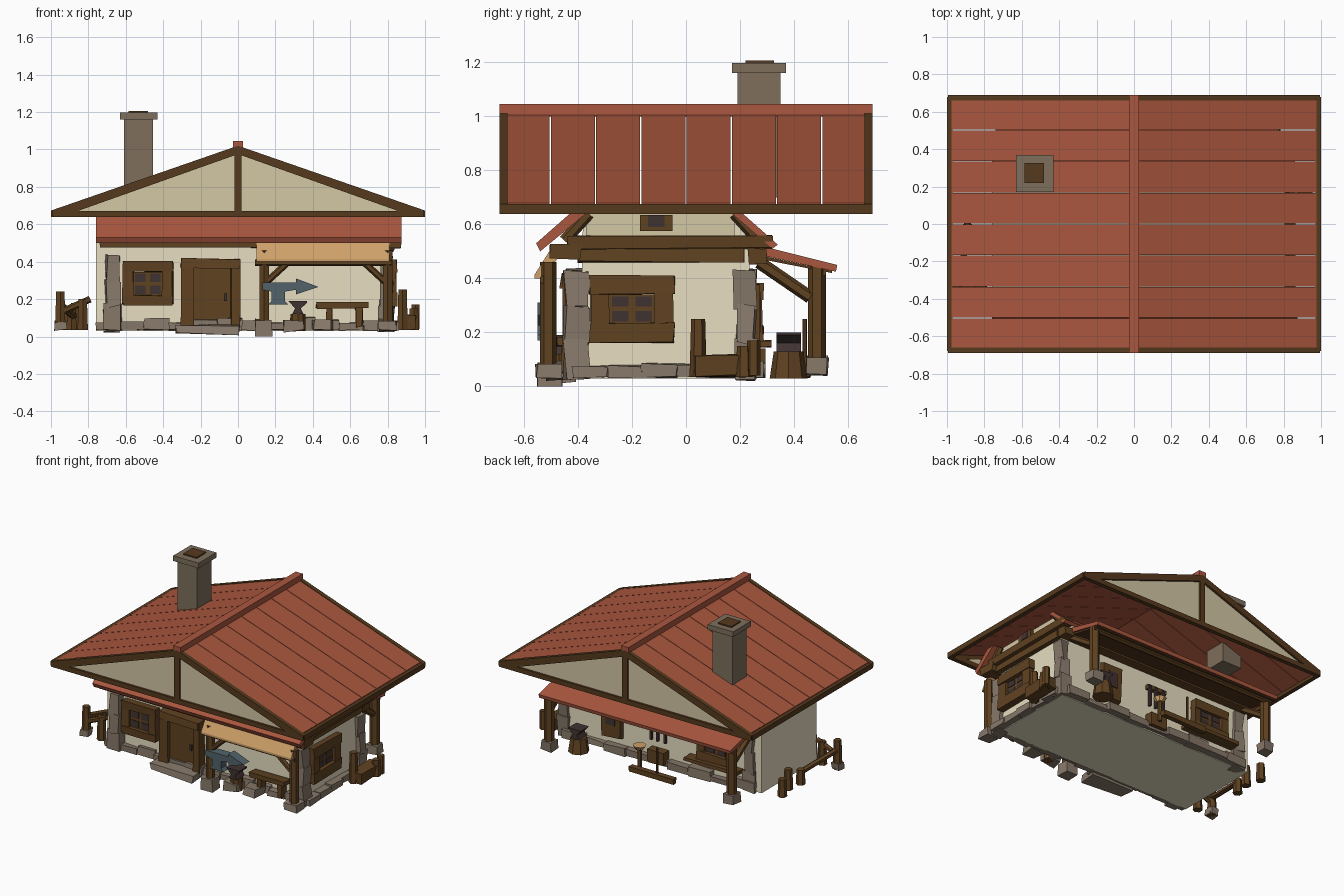
import bpy, bmesh, math, random
from mathutils import Vector

if "Cube" in bpy.data.objects:
    bpy.data.objects.remove(bpy.data.objects["Cube"])
random.seed(4)

def mat(name, r, g, b):
    m = bpy.data.materials.new(name)
    lin = [((c / 255 + 0.055) / 1.055) ** 2.4 for c in (r, g, b)]
    m.diffuse_color = (*lin, 1)
    m.use_nodes = True
    m.node_tree.nodes["Principled BSDF"].inputs["Base Color"].default_value = m.diffuse_color
    return m

RED = mat("roof red", 170, 87, 62)
BROWN = mat("timber brown", 86, 58, 30)
WOOD = mat("worn timber", 96, 66, 33)
CREAM = mat("wall cream", 246, 236, 206)
PLASTER = mat("gable plaster", 212, 199, 165)
STONE = mat("rubble stone", 136, 121, 106)
GREY = mat("chimney grey", 126, 111, 92)
TAN = mat("awning tan", 206, 160, 104)
STEEL = mat("sign steel", 82, 99, 107)
DARK = mat("dark iron", 64, 50, 50)

def finish(name, bm, m):
    bmesh.ops.recalc_face_normals(bm, faces=bm.faces)
    me = bpy.data.meshes.new(name)
    bm.to_mesh(me)
    bm.free()
    me.materials.append(m)
    ob = bpy.data.objects.new(name, me)
    bpy.context.collection.objects.link(ob)
    return ob

def box(name, x, y, z, m, jitter=0):
    bm = bmesh.new()
    bmesh.ops.create_cube(bm, size=1)
    for v in bm.verts:
        v.co = [(a + b) / 2 + c * (b - a) + random.uniform(-jitter, jitter)
                for (a, b), c in zip((x, y, z), v.co)]
        v.co.z = max(v.co.z, 0)
    return finish(name, bm, m)

def prism(name, pts, axis, lo, hi, m):
    """Profile (y,z) extruded along x, or (x,z) extruded along y."""
    bm = bmesh.new()
    rings = [[bm.verts.new((t, a, b) if axis == 'x' else (a, t, b)) for a, b in pts] for t in (lo, hi)]
    n = len(pts)
    for r in rings:
        bm.faces.new(r)
    for i in range(n):
        j = (i + 1) % n
        bm.faces.new((rings[0][i], rings[0][j], rings[1][j], rings[1][i]))
    return finish(name, bm, m)

def log(name, p, q, r, m=WOOD, sides=6, r2=None):
    p, q = Vector(p), Vector(q)
    bm = bmesh.new()
    bmesh.ops.create_cone(bm, cap_ends=True, segments=sides, radius1=r,
                          radius2=r2 or r, depth=(q - p).length)
    rot = (q - p).to_track_quat('Z', 'Y')
    for v in bm.verts:
        v.co = rot @ v.co + (p + q) / 2
    return finish(name, bm, m)

# Wall planes: u runs along the wall, d is the distance out of it
def on_wall(name, face, u, z, d, m, jitter=0):
    if face == 'front':
        return box(name, u, (-0.385 - d[1], -0.385 - d[0]), z, m, jitter)
    if face == 'back':
        return box(name, u, (0.235 + d[0], 0.235 + d[1]), z, m, jitter)
    return box(name, (0.80 + d[0], 0.80 + d[1]), u, z, m, jitter)

def window(face, u0, u1, z0, z1, t):
    on_wall(face + "_window_back", face, (u0 + t, u1 - t), (z0 + t, z1 - t), (0, 0.025), WOOD)
    for i, (a, b) in enumerate(((u0, u0 + t), (u1 - t, u1))):
        on_wall(f"{face}_window_jamb_{i}", face, (a, b), (z0 + .01, z1 - .01), (0, 0.045), WOOD, .005)
    for i, (a, b) in enumerate(((z0, z0 + t), (z1 - t, z1))):
        on_wall(f"{face}_window_rail_{i}", face, (u0, u1), (a, b), (0, 0.05), WOOD, .005)
    uc, zc, w, h = (u0 + u1) / 2, (z0 + z1) / 2, (u1 - u0) / 2 - t, (z1 - z0) / 2 - t
    for s in (-1, 1):
        for k in (-1, 1):
            cu, cz = uc + s * w * .52, zc + k * h * .52
            on_wall(f"{face}_window_pane", face, (cu - w * .36, cu + w * .36),
                    (cz - h * .36, cz + h * .36), (0.02, 0.03), DARK)

# Big roof: planks, ridge, fascia, gables
for s in (-1, 1):
    side = "right" if s > 0 else "left"
    for i in range(8):
        y = -0.67 + i * 0.1675
        prism(f"{side}_roof_plank_{i}", [(0, 1.015), (s * .975, .68), (s * .975, .66), (0, .995)],
              'y', y + .002, y + .1655, RED)
    box(f"{side}_eave_beam", sorted((s * .97, s * 1.0)), (-.68, .68), (.638, .675), BROWN)
    end = "back" if s > 0 else "front"
    lo, hi = sorted((s * .66, s * .69))
    for k in (-1, 1):
        prism(f"{end}_barge_board", [(0, 1.02), (k * .995, .675), (k * .995, .645), (k * .93, .645), (0, .975)],
              'y', lo, hi, BROWN)
    box(f"{end}_tie_beam", (-.99, .99), (lo, hi), (.638, .672), BROWN)
    box(f"{end}_king_post", (-.02, .02), (lo, hi), (.66, 1.0), BROWN)
    prism(f"{end}_gable", [(-.96, .655), (.96, .655), (0, .99)], 'y', s * .665, s * .675, PLASTER)
box("ridge_cap", (-.028, .028), (-.69, .69), (1.0, 1.046), RED)

# Chimney
box("chimney_stack", (-.61, -.455), (.19, .35), (.70, 1.165), GREY)
box("chimney_cap", (-.63, -.43), (.17, .37), (1.16, 1.197), GREY)
box("chimney_flue", (-.585, -.48), (.22, .325), (1.19, 1.206), BROWN)

# House body and lower roof
prism("house_walls", [(-.385, .03), (.235, .03), (.235, .56), (.19, .64), (-.37, .64), (-.385, .56)],
      'x', -.76, .80, CREAM)
box("attic_plaster", (.795, .806), (-.37, .18), (.555, .64), PLASTER)
prism("front_lower_roof", [(-.555, .53), (-.43, .64), (-.37, .64), (-.54, .50)], 'x', -.76, .875, RED)
prism("back_lower_roof", [(.34, .525), (.21, .64), (.17, .64), (.32, .51)], 'x', -.76, .86, RED)
prism("porch_roof", [(.26, .525), (.56, .45), (.555, .425), (.26, .49)], 'x', -.74, .77, RED)
prism("porch_ceiling", [(.26, .489), (.54, .428), (.54, .42), (.26, .475)], 'x', -.73, .76, BROWN)
box("front_wall_plate", (-.74, .87), (-.50, -.39), (.475, .525), WOOD, .006)
box("back_wall_plate", (-.74, .83), (.23, .30), (.45, .51), WOOD, .006)
box("right_gable_beam", (.79, .86), (-.44, .32), (.51, .56), WOOD, .005)
box("right_wall_beam", (.79, .835), (-.40, .22), (.46, .51), WOOD, .005)
for s in (-1, 1):
    log("gable_rafter", (.82, -.09 + s * .36, .54), (.82, -.09 + s * .27, .64), .022)
box("attic_vent", (.79, .83), (-.17, -.05), (.575, .635), WOOD)
box("attic_vent_opening", (.825, .833), (-.14, -.08), (.59, .635), DARK)

# Stone corners and foundation rows
for x0, x1 in ((-.715, -.625), (.755, .835)):
    for y0, y1 in ((-.45, -.36), (.18, .255)):
        for i in range(3):
            z = .03 + i * .13
            box("corner_stone", (x0 + .006 * i, x1 - .006 * i), (y0, y1), (z, z + .14), STONE, .01)
for face, a, b, n in (('front', -.76, .80, 12), ('back', -.72, .78, 9), ('right', -.42, .22, 5)):
    w = (b - a) / n
    for i in range(n):
        on_wall(face + "_foundation_stone", face, (a + i * w, a + (i + 1) * w),
                (.035, random.uniform(.065, .105)), (-.005, random.uniform(.025, .06)), STONE, .005)
box("door_step", (-.33, .01), (-.52, -.40), (.015, .06), STONE, .01)

# Windows and door
window('front', -.615, -.35, .165, .40, .055)
window('right', -.355, -.045, .165, .41, .07)
window('back', -.56, -.28, .17, .38, .055)
for u in ((-.305, -.235), (-.04, .01)):
    on_wall("door_jamb", 'front', u, (.05, .41), (0, .07), WOOD, .005)
on_wall("door_lintel", 'front', (-.305, .01), (.365, .415), (0, .08), WOOD, .006)
on_wall("door_panel", 'front', (-.24, -.04), (.05, .37), (0, .04), WOOD)
on_wall("door_handle", 'front', (-.075, -.06), (.19, .23), (.04, .055), DARK)

# Front awning with posts
prism("awning_cloth", [(-.50, .51), (-.56, .415), (-.56, .40), (-.54, .40), (-.46, .49)], 'x', .10, .81, TAN)
log("awning_beam", (.09, -.525, .395), (.82, -.525, .395), .018)
for x, k in ((.14, 1), (.80, -1)):
    log("awning_post", (x, -.51, .08), (x, -.51, .46), .03)
    log("awning_brace", (x, -.51, .28), (x + k * .12, -.52, .39), .018)
    box("awning_post_foot", (x - .045, x + .045), (-.555, -.46), (0 if k > 0 else .03, .09), STONE, .008)
for x in (.25, .40):
    box("yard_stone", (x, x + .10), (-.52, -.43), (.03, .09), STONE, .01)

# Steel anvil sign, small anvil and bench
prism("anvil_sign", [(.13, .25), (.18, .24), (.18, .19), (.16, .17), (.27, .17), (.25, .19), (.25, .24),
                     (.31, .25), (.31, .225), (.43, .265), (.31, .31), (.31, .29), (.13, .29)],
      'y', -.55, -.485, STEEL)
def anvil(x, y, z):
    prism("anvil", [(x - .03, z), (x + .03, z), (x + .015, z + .03), (x + .05, z + .06), (x + .05, z + .07),
                    (x - .05, z + .07), (x - .015, z + .03)], 'y', y - .045, y + .045, DARK)
anvil(.32, -.47, .12)
log("front_stump", (.32, -.47, .03), (.32, -.47, .12), .04, WOOD, 8)
box("bench_top", (.42, .70), (-.48, -.40), (.15, .18), WOOD, .005)
for x in (.47, .63):
    box("bench_leg", (x, x + .035), (-.46, -.41), (.05, .155), WOOD, .004)

# Back porch posts, stump, tools
for x in (-.70, .74):
    log("porch_post", (x, .485, .09), (x, .485, .45), .034)
    log("porch_brace", (x, .46, .33), (x, .27, .46), .024)
    box("porch_post_foot", (x - .04, x + .04), (.445, .525), (.045, .11), STONE, .006)
log("porch_beam", (-.73, .50, .425), (.76, .50, .425), .022)
log("back_stump", (.58, .38, .03), (.58, .38, .13), .07, WOOD, 8, .055)
anvil(.58, .38, .13)
box("ground_plank", (-.22, .13), (.42, .46), (.035, .07), WOOD, .004)
log("tool_pole", (-.08, .44, .06), (-.08, .44, .25), .008)
log("bowl", (.10, .38, .17), (.10, .38, .20), .025, TAN, 8, .045)
log("bowl_stand", (.10, .38, .03), (.10, .38, .17), .015)
on_wall("back_hatch", 'back', (.33, .48), (.13, .38), (0, .035), WOOD, .006)
on_wall("back_hatch_opening", 'back', (.37, .44), (.22, .33), (.034, .042), DARK)
on_wall("tool_shelf", 'back', (-.62, -.2), (.145, .17), (0, .08), WOOD, .004)
on_wall("tool_rack", 'back', (-.05, .10), (.33, .36), (0, .03), WOOD)
on_wall("wall_board", 'back', (-.03, .10), (.05, .14), (0, .06), WOOD)
for x in (-.03, .03, .08):
    on_wall("hung_tool", 'back', (x, x + .015), (.20, .35), (.02, .04), DARK)

# Short fences at both ends
for x, y, h in ((.88, .045, .25), (.94, .215, .15), (-.90, .2, .16), (-.87, .09, .18), (-.89, -.02, .14),
                (-.95, -.35, .24), (-.83, -.35, .20)):
    log("fence_post", (x, y, .035), (x, y, h), .032, WOOD, 6, .026)
box("right_fence_rail", (.87, .95), (.03, .25), (.04, .12), WOOD, .008)
log("right_fence_stub", (.95, .25, .04), (.95, .25, .17), .025)
log("left_fence_brace", (-.95, -.35, .13), (-.79, -.35, .2), .018)
log("left_fence_rail", (-.88, -.02, .11), (-.95, -.35, .17), .02)
box("left_fence_foot", (-.98, -.92), (-.38, -.32), (.035, .08), STONE, .006)
